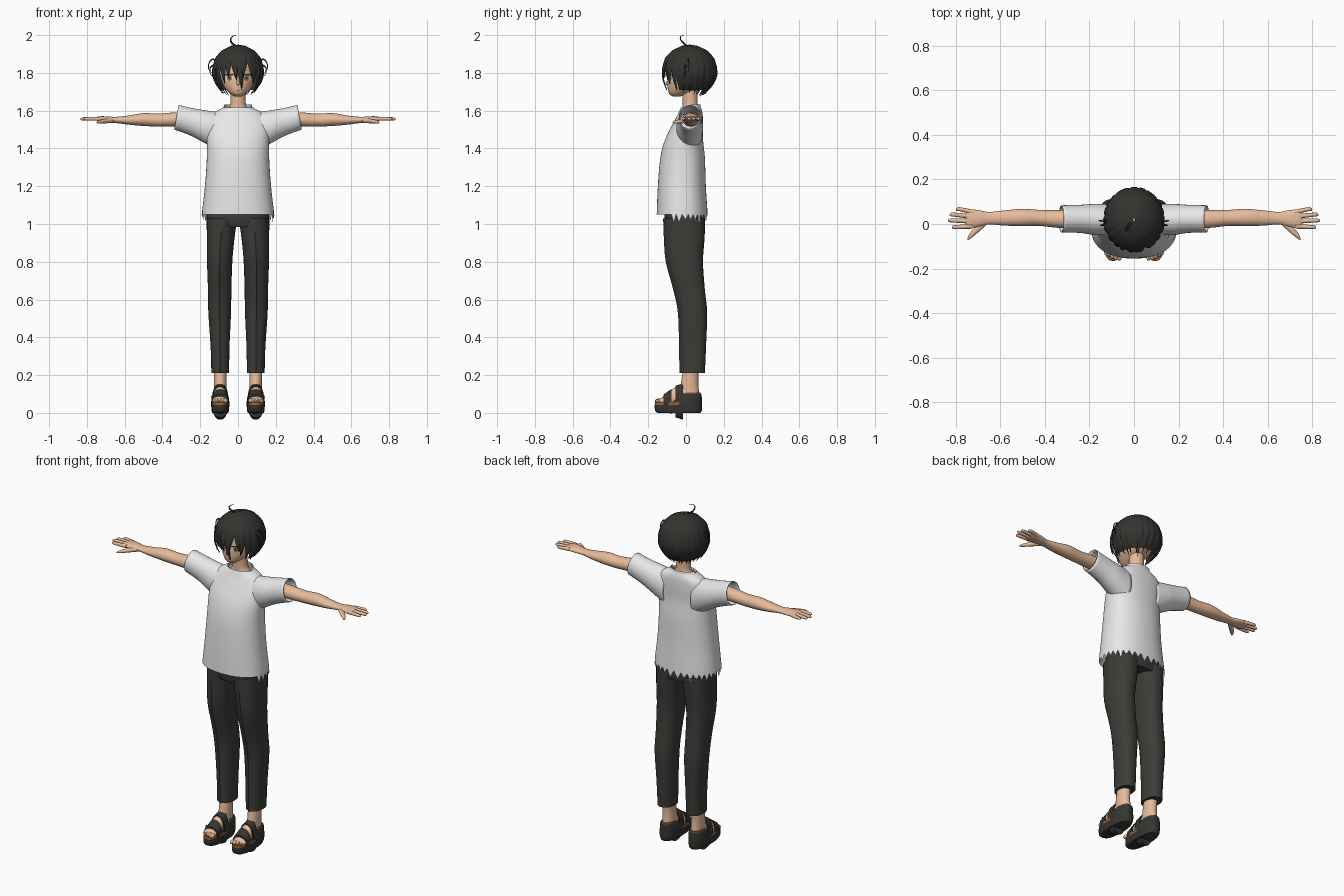
import bpy, bmesh, math, random
from mathutils import Vector
from mathutils.bvhtree import BVHTree

random.seed(4)
if "Cube" in bpy.data.objects:
    bpy.data.objects.remove(bpy.data.objects["Cube"])
made = []


def material(name, r, g, b):
    m = bpy.data.materials.new(name)
    m.use_nodes = True
    m.diffuse_color = (r, g, b, 1)
    shader = next(n for n in m.node_tree.nodes if n.type == 'BSDF_PRINCIPLED')
    shader.inputs["Base Color"].default_value = (r, g, b, 1)
    shader.inputs["Roughness"].default_value = 0.8
    return m


HAIR = material("dark hair", .032, .034, .029)
CLOTH = material("charcoal trousers", .045, .047, .04)
SHIRT = material("white shirt", .8, .8, .8)
SKIN = material("skin", .8, .5, .33)
LEATHER = material("black leather", .035, .036, .033)
CORK = material("cork", .3, .13, .04)
AMBER = material("amber iris", .5, .25, .07)
WHITE = material("eye white", .85, .83, .8)
LIP = material("lip", .4, .15, .1)


def finish(name, bm, mat, mirror=False):
    bmesh.ops.recalc_face_normals(bm, faces=bm.faces)
    mesh = bpy.data.meshes.new(name)
    bm.to_mesh(mesh)
    bm.free()
    mesh.materials.append(mat)
    ob = bpy.data.objects.new(name, mesh)
    bpy.context.collection.objects.link(ob)
    if mirror:
        ob.modifiers.new("Mirror", 'MIRROR').use_mirror_merge = False
    made.append(ob)
    return ob


def spline(rows, steps):
    """Catmull-Rom interpolation of equal-length tuples."""
    out = []
    for i in range(len(rows) - 1):
        quad = rows[max(i - 1, 0)], rows[i], rows[i + 1], rows[min(i + 2, len(rows) - 1)]
        for k in range(steps):
            t = k / steps
            out.append([b + .5 * t * (c - a + t * (2*a - 5*b + 4*c - d + t * (3*(b - c) + d - a)))
                        for a, b, c, d in zip(*quad)])
    return out + [list(rows[-1])]


def loft(name, mat, axis, rows, n=24, power=2, steps=4, caps=True, mirror=False, hook=None):
    """Skin rings of (position, centre u, centre v, radius u, radius v) along an axis."""
    bm, rings = bmesh.new(), []
    rows = spline(rows, steps)
    for j, (p, cu, cv, ru, rv) in enumerate(rows):
        ring = []
        for i in range(n):
            a = math.tau * i / n
            c, s = math.cos(a), math.sin(a)
            u = cu + ru * math.copysign(abs(c) ** (2 / power), c)
            v = cv + rv * math.copysign(abs(s) ** (2 / power), s)
            co = Vector({'x': (p, u, v), 'y': (u, p, v), 'z': (u, v, p)}[axis])
            if hook:
                hook(co, j, i, len(rows) - 1)
            ring.append(bm.verts.new(co))
        rings.append(ring)
    for lo, hi in zip(rings, rings[1:]):
        for i in range(n):
            bm.faces.new((lo[i], lo[i - 1], hi[i - 1], hi[i]))
    if caps:
        bm.faces.new(rings[0])
        bm.faces.new(rings[-1])
    return finish(name, bm, mat, mirror)


def blob(name, mat, centre, size, mirror=False):
    bm = bmesh.new()
    bmesh.ops.create_uvsphere(bm, u_segments=12, v_segments=8, radius=1)
    for v in bm.verts:
        v.co = Vector(a * b + c for a, b, c in zip(v.co, size, centre))
    return finish(name, bm, mat, mirror)


def wisp(name, points, thick, mirror=False):
    """Thin curl of hair tapering towards its end."""
    bm, last = bmesh.new(), None
    path = [Vector(p) for p in spline(points, 5)]
    for k, p in enumerate(path):
        way = (path[min(k + 1, len(path) - 1)] - path[max(k - 1, 0)]).normalized()
        side = way.cross(Vector((0, 1, .3))).normalized()
        up = way.cross(side)
        r = thick * (1.05 - k / len(path))
        ring = [bm.verts.new(p + r * (math.cos(a) * side + math.sin(a) * up))
                for a in (math.tau * i / 6 for i in range(6))]
        if last:
            for i in range(6):
                bm.faces.new((last[i], last[i - 1], ring[i - 1], ring[i]))
        last = ring
    return finish(name, bm, HAIR, mirror)


# Shirt with a torn hem at the back and a frayed neckline
def fray(co, j, i, last):
    if j == 0 and co.y > -.075:
        co.z -= random.uniform(.025, .045) * (i % 2)
    if j == last:
        co.z += .012 if co.y > .02 else -.008 - .022 * (i % 2)


loft("shirt_body", SHIRT, 'z', [
    (1.05, 0, -.02, .192, .135), (1.2, 0, -.022, .175, .127), (1.35, 0, -.018, .165, .118),
    (1.45, 0, -.01, .166, .1), (1.53, 0, .01, .165, .08), (1.58, 0, .022, .14, .066),
    (1.605, 0, .025, .1, .058), (1.62, 0, .025, .072, .052)],
    n=64, power=2.25, caps=False, hook=fray)


def slant(co, j, i, last):
    co.x -= .18 * (co.z - 1.56) * j / last


sleeves = loft("shirt_sleeves", SHIRT, 'x', [
    (.09, .02, 1.485, .068, .105), (.17, .02, 1.515, .07, .086),
    (.24, .023, 1.54, .063, .072), (.327, .023, 1.565, .061, .065)],
    n=32, caps=False, mirror=True, hook=slant)
sleeves.modifiers.new("Solidify", 'SOLIDIFY').thickness = .004


# Trousers with a pressed crease down each front
def crease(co, j, i, last):
    if i == 24:
        co.y -= .007


loft("trouser_hips", CLOTH, 'z', [
    (.985, 0, -.004, .163, .1), (1.04, 0, -.006, .166, .108), (1.2, 0, -.01, .15, .095)],
    n=32, power=2.3)
loft("trouser_legs", CLOTH, 'z', [
    (.21, .094, .036, .047, .064), (.35, .095, .038, .05, .068), (.53, .097, .038, .06, .074),
    (.65, .097, .02, .062, .08), (.8, .097, -.005, .067, .095), (.92, .092, -.006, .073, .104),
    (1.03, .085, -.006, .081, .108)], n=32, power=2.3, mirror=True, hook=crease)

# Bare arms, fingers and thumbs
loft("arms", SKIN, 'x', [
    (.2, .022, 1.555, .04, .038), (.33, .022, 1.554, .04, .037), (.42, .027, 1.55, .036, .034),
    (.5, .029, 1.553, .039, .034), (.58, .027, 1.55, .034, .024), (.65, .026, 1.551, .028, .016),
    (.69, .025, 1.554, .036, .016), (.735, .024, 1.557, .042, .013), (.755, .024, 1.557, .036, .008)],
    mirror=True)
for name, base, tip, reach in (("index", -.01, -.014, .818), ("middle", .012, .016, .835),
                               ("ring", .034, .042, .828), ("little", .054, .066, .8)):
    loft(name + "_fingers", SKIN, 'x', [
        (.725, base, 1.557, .011, .011), (reach - .02, tip, 1.557, .009, .009),
        (reach - .005, tip, 1.556, .007, .006), (reach, tip, 1.556, .002, .002)],
        n=10, mirror=True)
loft("thumbs", SKIN, 'x', [
    (.66, .012, 1.548, .014, .012), (.7, -.02, 1.545, .018, .012),
    (.735, -.052, 1.54, .014, .009), (.748, -.068, 1.538, .004, .003)], n=12, mirror=True)

# Feet and sandals
loft("ankles", SKIN, 'z', [
    (.06, .093, .025, .034, .05), (.12, .093, .018, .033, .05), (.17, .094, .02, .033, .045),
    (.24, .094, .028, .034, .042)], mirror=True)
loft("feet", SKIN, 'y', [
    (-.14, .096, .062, .036, .012), (-.1, .096, .07, .039, .03), (-.05, .095, .085, .036, .056),
    (0, .093, .09, .033, .06), (.05, .093, .085, .03, .04), (.07, .093, .08, .02, .03)], mirror=True)
for k in range(5):
    blob("toe_%d" % (k + 1), SKIN, (.066 + .0155 * k, -.145 + .004 * k * k / 2, .064),
         (.0115 - .0008 * k, .02, .012), mirror=True)
loft("sandal_soles", LEATHER, 'z', [
    (0, .094, -.037, .042, .112), (.012, .094, -.04, .046, .124), (.042, .094, -.041, .047, .125)],
    n=32, power=2.5, steps=2, mirror=True)
loft("cork_footbeds", CORK, 'z', [
    (.038, .094, -.041, .046, .124), (.057, .094, -.041, .046, .123)],
    n=32, power=2.5, steps=1, mirror=True)
loft("sandal_heels", LEATHER, 'z', [
    (.03, .094, -.005, .048, .09), (.06, .094, -.002, .048, .086), (.09, .094, .01, .043, .073),
    (.102, .094, .02, .038, .06)], n=32, power=2.3, caps=False, mirror=True)
loft("heel_linings", CORK, 'z', [
    (.06, .094, .01, .04, .068), (.108, .094, .025, .036, .052)], n=32, steps=1, mirror=True)
for name, start, end, low, high in (("toe", -.118, -.078, .098, .126),
                                    ("instep", -.055, -.015, .144, .156)):
    loft(name + "_straps", LEATHER, 'y', [
        (start, .095, .06, .045, low - .06), (end, .094, .06, .044, high - .06)],
        power=2.3, steps=3, mirror=True)
    blob(name + "_buckles", CORK, (.138, (start + end) / 2, .085), (.004, .008, .007), mirror=True)

# Neck and head
loft("neck", SKIN, 'z', [
    (1.56, 0, .025, .085, .045), (1.605, 0, .024, .055, .042), (1.64, 0, .022, .041, .04),
    (1.74, 0, .02, .042, .042)])
head = loft("head", SKIN, 'z', [
    (1.675, 0, -.05, .018, .02), (1.69, 0, -.038, .042, .052), (1.72, 0, -.01, .07, .087),
    (1.76, 0, .01, .088, .107), (1.8, 0, .018, .096, .112), (1.86, 0, .02, .095, .105),
    (1.92, 0, .02, .05, .06)], n=40)
blob("nose", SKIN, (0, -.096, 1.745), (.008, .012, .012))
skull = BVHTree.FromPolygons([v.co for v in head.data.vertices],
                             [p.vertices[:] for p in head.data.polygons])


def face_plate(name, mat, x, z, rx, rz, lift, mirror=True):
    """Oval plate laid on the face."""
    bm, n = bmesh.new(), 18

    def on_face(px, pz):
        hit = skull.ray_cast(Vector((px, -1, pz)), Vector((0, 1, 0)))[0]
        return bm.verts.new((px, hit.y - lift, pz))
    hub = on_face(x, z)
    rim = [on_face(x + rx * math.cos(math.tau * i / n), z + rz * math.sin(math.tau * i / n))
           for i in range(n)]
    for i in range(n):
        bm.faces.new((hub, rim[i - 1], rim[i]))
    finish(name, bm, mat, mirror)


face_plate("eye_whites", WHITE, .046, 1.772, .023, .018, .002)
face_plate("irises", AMBER, .045, 1.772, .014, .017, .004)
face_plate("pupils", HAIR, .045, 1.772, .006, .008, .006)
face_plate("eyelashes", HAIR, .048, 1.79, .026, .005, .006)
face_plate("mouth", LIP, 0, 1.707, .013, .002, .003, mirror=False)

# Hair surface: radius by height, fuller at the front below the brow
PROFILE = [(1.95, 0), (1.944, .27), (1.92, .62), (1.88, .88), (1.83, .985), (1.79, 1),
           (1.75, .91), (1.71, .7), (1.67, .42)]


def hair_point(az, z, scale=1.0):
    z = min(max(z, PROFILE[-1][0]), PROFILE[0][0])
    for (za, fa), (zb, fb) in zip(PROFILE, PROFILE[1:]):
        if z >= zb:
            f = fa + (fb - fa) * (za - z) / (za - zb)
            break
    if z < 1.79:
        f = 1 - (1 - f) * (1 - .5 * max(math.cos(az), 0))
    f *= scale
    return Vector((.137 * f * math.sin(az), .02 - .146 * f * math.cos(az), z))


# Hair cap, open over the face
bm, n = bmesh.new(), 48
levels = [z for z, f in spline(PROFILE, 3)]
grid = [[bm.verts.new(hair_point(math.tau * i / n, z, .97)) for i in range(n)] for z in levels[1:-3]]
for hi, lo in zip(grid, grid[1:]):
    for i in range(n):
        az = min(i, n - i) * math.tau / n
        if lo[i].co.z > 1.85 or az > 1.15:
            bm.faces.new((hi[i], hi[i - 1], lo[i - 1], lo[i]))
finish("hair_cap", bm, HAIR)


def locks(name, table, width, lift):
    """Pointed ridged strands running from the crown down to their tips."""
    bm, steps = bmesh.new(), 14
    for degrees, tip, swirl in table:
        last = None
        for k in range(steps + 1):
            t = k / steps
            z = 1.947 - (1.947 - tip) * t ** 1.5
            az = math.radians(degrees + swirl * t * t)
            half = math.radians(width) * (1 - t ** 3) + .003
            row = [bm.verts.new(hair_point(az + s * half, z, lift + ridge))
                   for s, ridge in ((-1, -.02), (-.4, .02), (.4, .02), (1, -.02))]
            if last:
                for i in range(3):
                    bm.faces.new((last[i], last[i + 1], row[i + 1], row[i]))
            last = row
    finish(name, bm, HAIR)


locks("fringe", [(-74, 1.695, 4), (-56, 1.71, 6), (-40, 1.745, 6), (-26, 1.775, 4), (-12, 1.76, 9),
                 (3, 1.71, 7), (16, 1.775, -5), (30, 1.77, 4), (44, 1.74, -6), (58, 1.71, -5),
                 (75, 1.695, -4)], 12, 1.0)
locks("side_and_back_hair", [(90 + 15 * k, random.uniform(1.675, 1.7), random.uniform(-6, 6))
                             for k in range(13)], 14, .99)

# Loose curls
wisp("crown_curl", [(-.01, .005, 1.94), (-.034, -.015, 1.96), (-.038, -.03, 1.98),
                    (-.026, -.025, 1.995), (-.012, -.01, 1.997)], .006)
wisp("side_curls", [(.11, .01, 1.86), (.135, .012, 1.872), (.154, .015, 1.85),
                    (.155, .015, 1.82), (.138, .01, 1.8)], .005, mirror=True)
wisp("low_side_curls", [(.13, .0, 1.84), (.146, -.005, 1.83), (.148, -.005, 1.8),
                        (.13, -.01, 1.775)], .005, mirror=True)

# Smooth shading with sharp edges kept
bpy.ops.object.select_all(action='DESELECT')
for ob in made:
    ob.select_set(True)
bpy.context.view_layer.objects.active = made[0]
bpy.ops.object.shade_smooth_by_angle(angle=math.radians(50))
